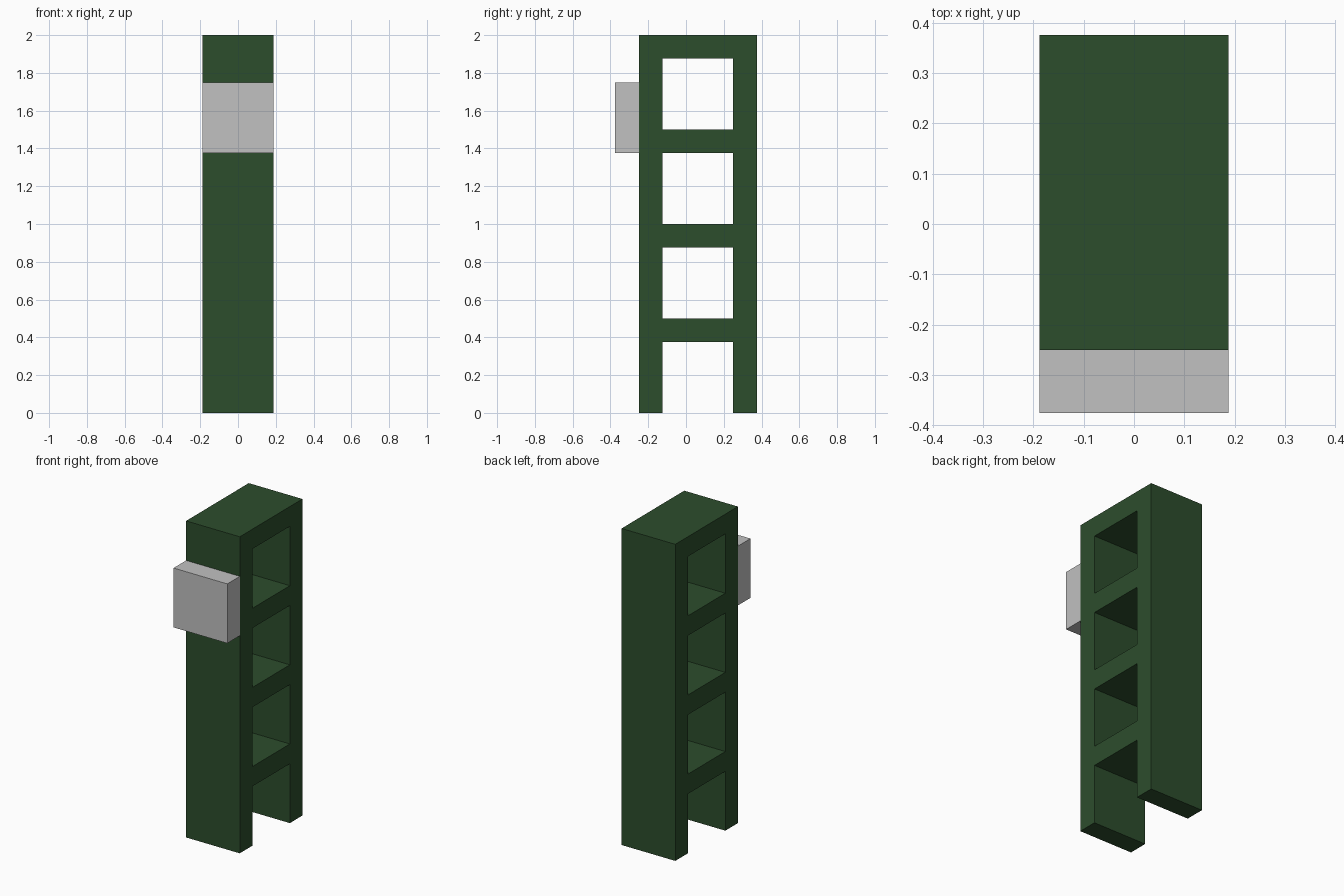
import bpy, bmesh
from mathutils import Vector

if "Cube" in bpy.data.objects:
    bpy.data.objects.remove(bpy.data.objects["Cube"])

HALF_W = 0.1875  # half width along x


def material(name, rgb):
    m = bpy.data.materials.new(name)
    m.diffuse_color = (*rgb, 1.0)
    m.use_nodes = True
    m.node_tree.nodes["Principled BSDF"].inputs["Base Color"].default_value = m.diffuse_color
    return m


def add_object(name, bm, mat):
    bmesh.ops.recalc_face_normals(bm, faces=bm.faces)
    me = bpy.data.meshes.new(name)
    bm.to_mesh(me)
    bm.free()
    me.materials.append(mat)
    ob = bpy.data.objects.new(name, me)
    bpy.context.collection.objects.link(ob)
    return ob


green = material("dark green", (0.0252, 0.0742, 0.0252))
grey = material("light grey", (0.533, 0.533, 0.533))

# Ladder frame: fill the solid cells of the side profile, then extrude across x
ys = [-0.25, -0.125, 0.25, 0.375]
zs = [0, 0.375, 0.5, 0.875, 1.0, 1.375, 1.5, 1.875, 2.0]
bm = bmesh.new()
for i in range(3):
    for j in range(8):
        if i == 1 and j % 2 == 0:  # open gaps between the rungs
            continue
        corners = [(ys[i], zs[j]), (ys[i + 1], zs[j]),
                   (ys[i + 1], zs[j + 1]), (ys[i], zs[j + 1])]
        bm.faces.new([bm.verts.new((-HALF_W, y, z)) for y, z in corners])
bmesh.ops.remove_doubles(bm, verts=bm.verts, dist=1e-4)
ext = bmesh.ops.extrude_face_region(bm, geom=bm.faces[:], use_keep_orig=True)
moved = [g for g in ext["geom"] if isinstance(g, bmesh.types.BMVert)]
bmesh.ops.translate(bm, verts=moved, vec=Vector((2 * HALF_W, 0, 0)))
add_object("ladder_frame", bm, green)

# Square block on the front
bm = bmesh.new()
bmesh.ops.create_cube(bm, size=1)
bmesh.ops.scale(bm, verts=bm.verts, vec=(2 * HALF_W, 0.125, 0.375))
bmesh.ops.translate(bm, verts=bm.verts, vec=(0, -0.3125, 1.5625))
add_object("front_block", bm, grey)
